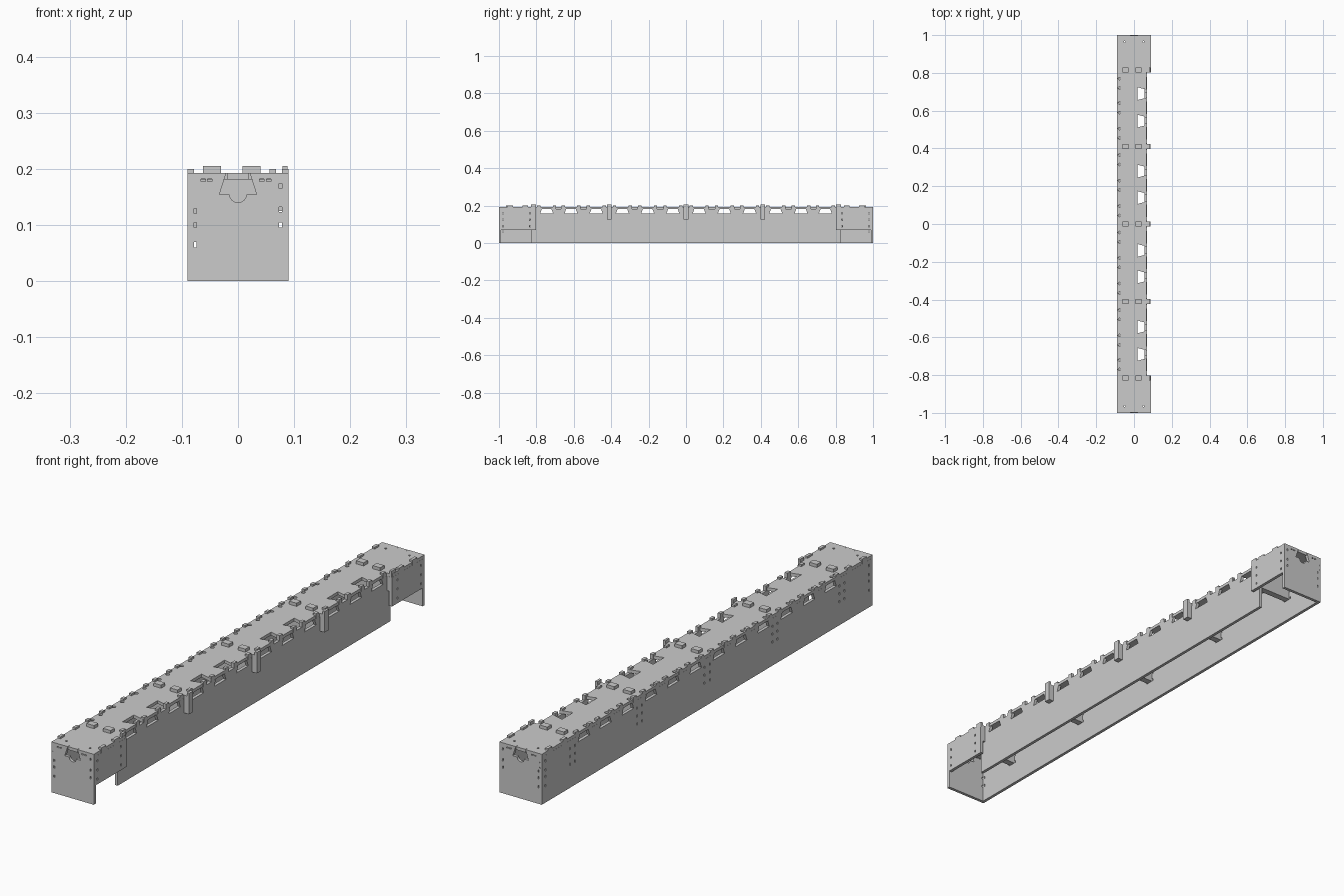
import bpy, bmesh, math
from mathutils import Matrix

if "Cube" in bpy.data.objects:
    bpy.data.objects.remove(bpy.data.objects["Cube"])

T = 0.012                                   # sheet thickness
TOP = 0.193
YZ = Matrix(((0, 0, 1, 0), (1, 0, 0, 0), (0, 1, 0, 0), (0, 0, 0, 1)))
XZ = Matrix(((1, 0, 0, 0), (0, 0, -1, 0), (0, 1, 0, 0), (0, 0, 0, 1)))
XY = Matrix.Identity(4)


def plate(name, outline, holes, axes, loc, thick=T):
    """Flat sheet with cut-outs, centred on loc across its thickness."""
    cu = bpy.data.curves.new(name + "_profile", 'CURVE')
    cu.dimensions, cu.fill_mode, cu.extrude = '2D', 'BOTH', thick / 2
    for loop in [outline] + holes:
        sp = cu.splines.new('POLY')
        sp.points.add(len(loop) - 1)
        for p, (u, v) in zip(sp.points, loop):
            p.co = (u, v, 0, 1)
        sp.use_cyclic_u = True
    tmp = bpy.data.objects.new(name + "_tmp", cu)
    bpy.context.collection.objects.link(tmp)
    dg = bpy.context.evaluated_depsgraph_get()
    me = bpy.data.meshes.new_from_object(tmp.evaluated_get(dg))
    bpy.data.objects.remove(tmp)
    me.transform(Matrix.Translation(loc) @ axes)
    bm = bmesh.new()
    bm.from_mesh(me)
    bmesh.ops.remove_doubles(bm, verts=bm.verts, dist=1e-5)
    bmesh.ops.recalc_face_normals(bm, faces=bm.faces)
    for f in bm.faces:
        f.smooth = False
    bm.to_mesh(me)
    bm.free()
    ob = bpy.data.objects.new(name, me)
    bpy.context.collection.objects.link(ob)
    return ob


def slot(u, v, w=0.006, h=0.009):
    return [(u - w/2, v - h/2), (u + w/2, v - h/2), (u + w/2, v + h/2), (u - w/2, v + h/2)]


def circle(u, v, r):
    return [(u + r*math.cos(a*math.pi/6), v + r*math.sin(a*math.pi/6)) for a in range(12)]


def tab(u, w, base, top):
    return [(u - w/2, base), (u - w/2, top), (u + w/2, top), (u + w/2, base)]


def dovetail(u, top, bottom, narrow=0.021, wide=0.033, r=0.0):
    arc = [(u - r*math.cos(a*math.pi/8), bottom - r*math.sin(a*math.pi/8)) for a in range(9)] if r else []
    return [(u - narrow, top), (u - wide, bottom)] + arc + [(u + wide, bottom), (u + narrow, top)]


def edge(features):
    return [p for f in sorted(features, key=lambda f: f[0][0]) for p in f]


ribs = [-0.815, -0.41, 0, 0.41, 0.815]
sockets = [s*y for s in (-1, 1) for y in (0.07, 0.205, 0.34, 0.48, 0.615, 0.745)]
SEAT = TOP - T


def wall_edge():
    fs = []
    for y in sockets:
        fs.append(dovetail(y, SEAT, 0.157, 0.026, 0.035))
        fs += [tab(y + d, 0.018, SEAT, 0.2) for d in (-0.042, 0.042)]
    return fs


# long outer wall
holes = [slot(y + d, z) for y in ribs for d in (-0.016, 0.016) for z in (0.09, 0.12, 0.15)]
holes += [slot(s*0.978, z) for s in (-1, 1) for z in (0.065, 0.1, 0.125, 0.16)]
end_tabs = [tab(s*y, 0.025, SEAT, 0.2) for s in (-1, 1) for y in (0.86, 0.95)]
plate("outer_wall", [(-0.999, 0), (-0.999, SEAT)] + edge(wall_edge() + end_tabs)
      + [(0.999, SEAT), (0.999, 0)], holes, YZ, (-0.09 + T/2, 0, 0))

# recessed inner wall
plate("recessed_wall", [(-0.825, 0), (-0.825, SEAT)] + edge(wall_edge())
      + [(0.825, SEAT), (0.825, 0)], [], YZ, (0.062, 0, 0))

# end plates and short side walls at both ends
slots = [slot(x, 0.18, 0.008, 0.004) for x in (-0.062, -0.05, 0.042, 0.055)]
slots += [slot(-0.083, z, 0.005, 0.004) for z in (0.14, 0.16)]
slots += [slot(-0.078 + 0.001, z) for z in (0.065, 0.1, 0.125)]
slots += [slot(0.076, z) for z in (0.1, 0.128, 0.17)]
for s, side in ((-1, "front"), (1, "back")):
    plate(side + "_end_plate", [(-0.09, 0), (-0.09, TOP)]
          + dovetail(0, TOP, 0.155, r=0.015) + [(0.09, TOP), (0.09, 0)],
          slots, XZ, (0, s*(1 - T/2), 0))
    a, b = sorted((s*0.802, s*0.999))
    plate(side + "_side_wall", [(a, 0.07), (a, SEAT)]
          + edge([tab(s*y, 0.03, SEAT, 0.2) for y in (0.86, 0.94)]) + [(b, SEAT), (b, 0.07)],
          [slot(s*y, z, 0.006, 0.008) for y in (0.835, 0.978) for z in (0.09, 0.125, 0.16)],
          YZ, (0.09 - T/2, 0, 0))

# top deck: dovetail notches along the recessed edge, tongues at both ends
deck = [(-0.0895, -0.988), (-0.02, -0.988), (-0.02, -0.999), (0.02, -0.999), (0.02, -0.988),
        (0.0895, -0.988), (0.0895, -0.805), (0.067, -0.805)]
for y in (-0.69, -0.545, -0.28, -0.14, 0.14, 0.28, 0.545, 0.69):
    deck += [(0.067, y - 0.021), (0.018, y - 0.034), (0.018, y + 0.034), (0.067, y + 0.021)]
deck += [(0.067, 0.805), (0.0895, 0.805), (0.0895, 0.988), (0.02, 0.988), (0.02, 0.999),
         (-0.02, 0.999), (-0.02, 0.988), (-0.0895, 0.988)]
dots = [circle(-0.077, y + d, 0.007) for y in sockets for d in (-0.025, 0.025)]
dots += [circle(x, s*0.965, 0.004) for s in (-1, 1) for x in (-0.05, 0.05)]
plate("top_deck", deck, dots, XY, (0, 0, TOP - T/2))

# cross ribs: tabs through the deck and a hook outside the recessed wall
for i, y in enumerate(ribs):
    plate(f"cross_rib_{i + 1}", [(-0.08, 0.085), (-0.08, SEAT)]
          + tab(-0.046, 0.032, SEAT, 0.205) + tab(0.024, 0.032, SEAT, 0.205)
          + [(0.066, SEAT), (0.066, TOP), (0.079, TOP), (0.079, 0.205), (0.0885, 0.205),
             (0.0885, 0.125), (0.066, 0.125), (0.066, 0.085)],
          [], XZ, (0, y, 0), 0.025)
